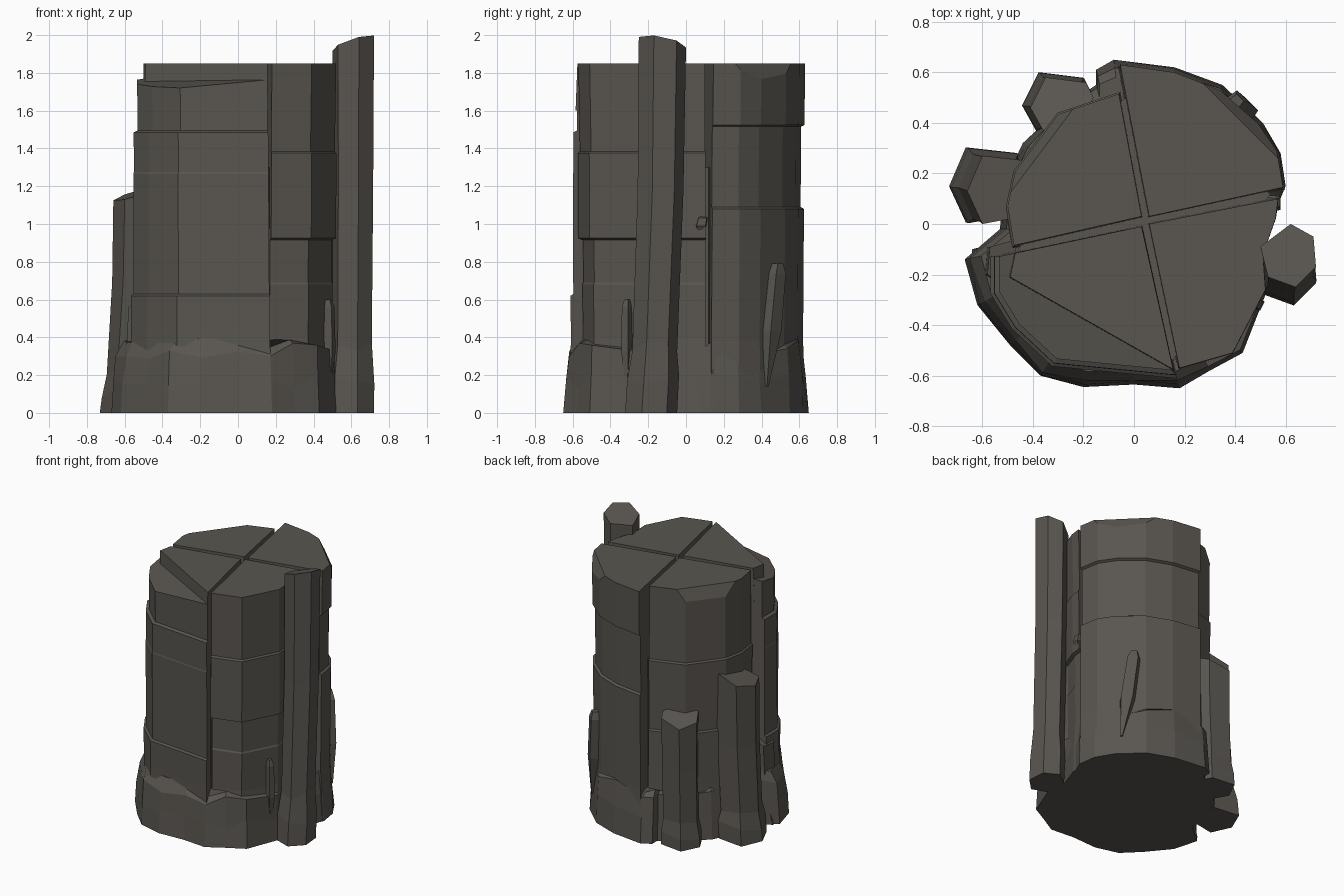
import bpy, bmesh, random
from mathutils import Vector

random.seed(4)
if "Cube" in bpy.data.objects:
    bpy.data.objects.remove(bpy.data.objects["Cube"])

stone = bpy.data.materials.new("dark_stone")
stone.use_nodes = True
colour = (0.10, 0.092, 0.08, 1)
stone.diffuse_color = colour
bsdf = stone.node_tree.nodes["Principled BSDF"]
bsdf.inputs["Base Color"].default_value = colour
bsdf.inputs["Roughness"].default_value = 0.9

TOP = 1.85
CENTRE = Vector((0.047, 0.012))


def finish(name, bm):
    bmesh.ops.recalc_face_normals(bm, faces=bm.faces)
    mesh = bpy.data.meshes.new(name)
    bm.to_mesh(mesh)
    bm.free()
    mesh.materials.append(stone)
    ob = bpy.data.objects.new(name, mesh)
    bpy.context.collection.objects.link(ob)


def loft(rings):
    """Skin a stack of equal-length point rings and cap both ends."""
    bm = bmesh.new()
    rows = [[bm.verts.new(p) for p in ring] for ring in rings]
    n = len(rows[0])
    for a, b in zip(rows, rows[1:]):
        for i in range(n):
            j = (i + 1) % n
            bm.faces.new((a[i], a[j], b[j], b[i]))
    bm.faces.new(rows[0][::-1])
    bm.faces.new(rows[-1])
    return bm


def cut(bm, point, normal):
    """Slice off everything on the normal side of a plane."""
    geom = bm.verts[:] + bm.edges[:] + bm.faces[:]
    res = bmesh.ops.bisect_plane(bm, geom=geom, plane_co=point,
                                 plane_no=normal, clear_outer=True)
    edges = [e for e in res["geom_cut"] if isinstance(e, bmesh.types.BMEdge)]
    bmesh.ops.contextual_create(bm, geom=edges)


def quarter(name, outline, levels, cuts=()):
    """A wedge of rock: first outline point is the inner corner, levels are
    (height, width factor). The cracks between wedges narrow downwards."""
    apex = Vector(outline[0])
    inward = (CENTRE - apex).normalized() * 0.016
    rings = []
    for z, s in levels:
        move = inward * (1 - z / TOP)
        ring = [apex + (Vector(p) - apex) * s + move for p in outline]
        rings.append([(q.x, q.y, z) for q in ring])
    bm = loft(rings)
    for point, normal in cuts:
        cut(bm, point, normal)
    finish(name, bm)


# Four wedges separated by a cross-shaped crack
quarter("back_left_wedge",
        [(0.06, 0.03), (0.59, 0.145), (0.565, 0.29), (0.49, 0.40), (0.34, 0.53),
         (0.16, 0.60), (-0.055, 0.63)],
        [(0, 1.03), (0.38, 1.0), (1.08, 1.0), (1.09, 0.97), (1.515, 0.97),
         (1.525, 1.0), (TOP, 1.0)],
        [((0.365, 0.465, TOP), (0.7, 0.7, 0.5))])

quarter("back_right_wedge",
        [(0.03, 0.03), (-0.06, 0.515), (-0.30, 0.435), (-0.47, 0.21),
         (-0.50, 0.07), (-0.475, -0.085)],
        [(0, 1.06), (0.4, 1.03), (0.78, 1.02), (0.79, 1.0), (1.3, 1.02),
         (1.31, 1.0), (TOP, 1.0)],
        [((-0.35, 0.31, TOP), (-0.8, 0.6, 0.4))])

quarter("front_right_wedge",
        [(0.03, -0.01), (-0.54, -0.13), (-0.54, -0.27), (-0.46, -0.40),
         (-0.31, -0.54), (0.155, -0.585)],
        [(0, 1.07), (0.42, 1.06), (0.62, 1.06), (0.63, 1.035), (1.265, 1.03),
         (1.275, 1.025), (1.485, 1.025), (1.495, 0.99), (TOP, 0.99)],
        [((-0.3, -0.54, 1.72), (-0.11, -0.17, 1))])

# Raised slab standing behind the ledge on the front right wedge
quarter("front_right_slab",
        [(0.03, -0.01), (-0.47, -0.115), (-0.49, -0.21), (0.155, -0.575)],
        [(1.6, 1.02), (TOP, 1.0)])

quarter("front_left_wedge",
        [(0.06, 0.0), (0.18, -0.57), (0.39, -0.51), (0.52, -0.26),
         (0.51, -0.12), (0.56, 0.02), (0.57, 0.10)],
        [(0, 1.03), (0.40, 0.97), (0.68, 0.975), (0.69, 0.965), (0.915, 0.965),
         (0.925, 1.01), (1.375, 1.01), (1.385, 0.99), (TOP, 1.0)])

# Solid heart that closes the bottom of the cracks
heart = [(-0.46, -0.1), (0.155, -0.54), (0.54, 0.12), (-0.04, 0.5)]
finish("heart", loft([[(x, y, z) for x, y in heart] for z in (0, 1.3)]))

# Rough foot with a jagged upper rim
foot = [(0.18, -0.65), (0.0, -0.635), (-0.2, -0.645), (-0.37, -0.6),
        (-0.49, -0.48), (-0.62, -0.32), (-0.67, -0.14), (-0.53, -0.02),
        (-0.52, 0.15), (-0.44, 0.32), (-0.3, 0.45), (-0.15, 0.55),
        (-0.15, 0.61), (-0.08, 0.65), (0.16, 0.62), (0.35, 0.55), (0.51, 0.4),
        (0.58, 0.28), (0.6, 0.15), (0.55, 0.03), (0.51, -0.12), (0.52, -0.28),
        (0.43, -0.51), (0.3, -0.58)]
rings = []
for z, s, rough in ((0, 1, 0), (0.17, 0.985, 0.04), (0.34, 0.965, 0.06),
                    (0.37, 0.9, 0.03)):
    ring = []
    for x, y in foot:
        k = s + random.uniform(-rough, rough) * 0.25
        ring.append((x * k, y * k, z + random.uniform(-rough, rough)))
    rings.append(ring)
finish("foot", loft(rings))


def pillar(name, top, shift, height, slope, flare=1.1):
    """Leaning prism with a slanted top and a flared, rough foot."""
    c = sum((Vector(p) for p in top), Vector((0, 0))) / len(top)
    rings = []
    for f, k, rough in ((0, flare, 0), (0.09, flare, 0.03), (0.18, 0.95, 0.03),
                        (0.6, 0.97, 0), (1, 1, 0)):
        ring = []
        for p in top:
            d = Vector(p) - c
            q = c + d * k + Vector(shift) * (1 - f) ** 2
            dz = d.dot(Vector(slope)) if f == 1 else random.uniform(-rough, rough)
            ring.append((q.x, q.y, height * f + dz))
        rings.append(ring)
    finish(name, loft(rings))


pillar("tall_pillar",
       [(0.62, 0.0), (0.71, -0.05), (0.72, -0.17), (0.64, -0.25),
        (0.53, -0.21), (0.50, -0.09)],
       (-0.01, -0.06), 1.96, (0.3, -0.2))
pillar("middle_pillar",
       [(-0.42, 0.25), (-0.60, 0.27), (-0.66, 0.13), (-0.60, 0.0), (-0.44, 0.03)],
       (-0.06, 0.02), 1.16, (0.3, 0.1))
pillar("short_pillar",
       [(-0.16, 0.50), (-0.19, 0.56), (-0.35, 0.58), (-0.41, 0.46),
        (-0.36, 0.37), (-0.22, 0.38)],
       (-0.02, 0.01), 0.93, (0.2, -0.3))
pillar("right_buttress",
       [(-0.46, -0.06), (-0.57, -0.09), (-0.58, -0.2), (-0.5, -0.25)],
       (-0.07, -0.01), 0.6, (0.8, 0), 1.0)


def shard(name, base, tip, width, out):
    """Thin splinter standing against the rock face."""
    base, tip, out = Vector(base), Vector(tip), Vector(out)
    side = out.cross(Vector((0, 0, 1))).normalized() * width
    rings = []
    for f, k in ((0, 0.15), (0.45, 1), (0.92, 0.9), (1, 0.5)):
        m = base.lerp(tip, f)
        rings.append([m - side * k - out, m - side * k * 0.8 + out * k,
                      m + side * k * 0.8 + out * k, m + side * k - out])
    finish(name, loft(rings))


shard("back_shard", (0.47, 0.43, 0.14), (0.41, 0.49, 0.79), 0.05, (0.02, 0.02, 0))
shard("front_shard", (0.48, -0.31, 0.1), (0.475, -0.31, 0.6), 0.025, (0.03, -0.015, 0))
shard("side_shard", (0.55, 0.07, 0.95), (0.55, 0.09, 1.04), 0.03, (0.03, 0, 0))
